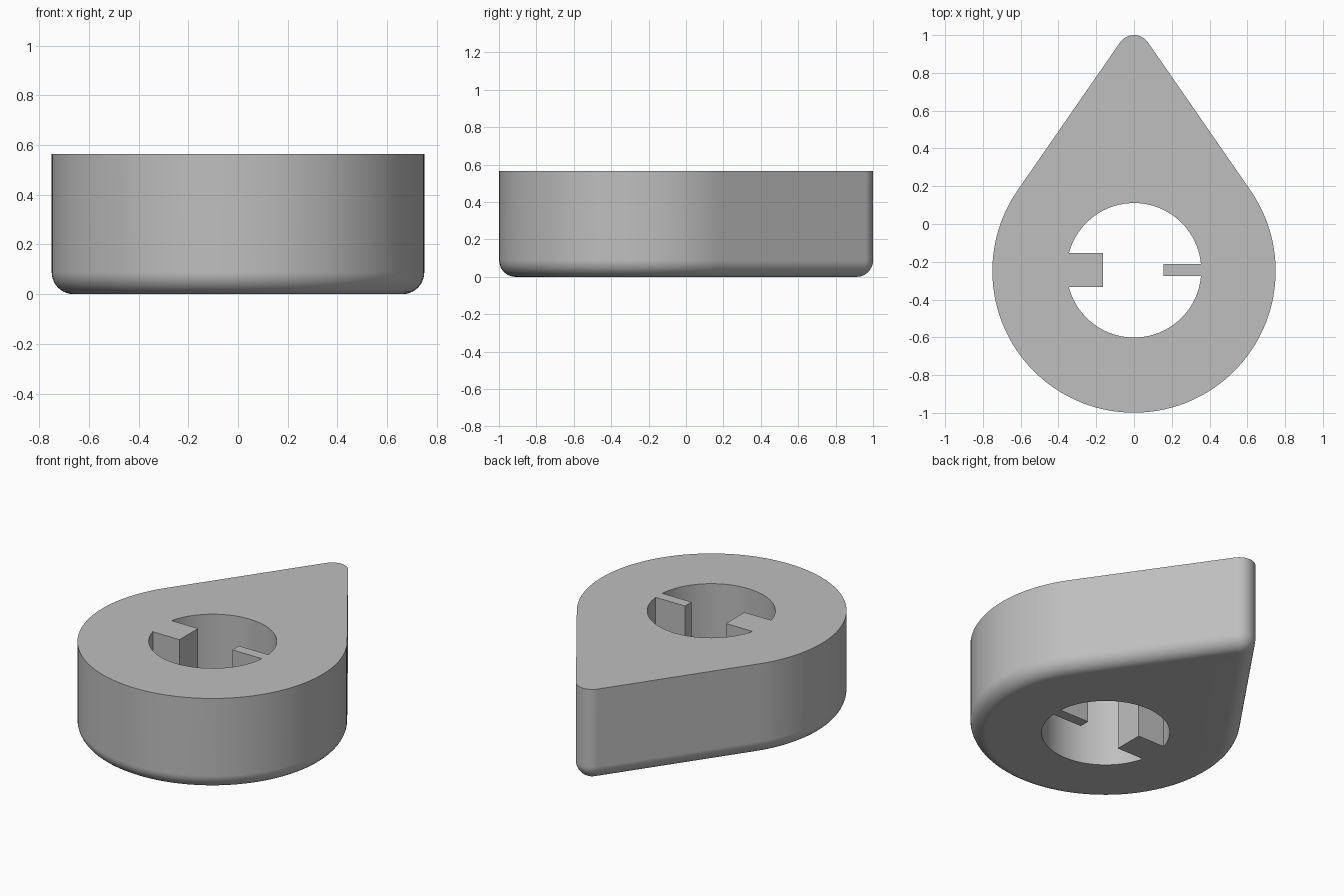
import bpy
import bmesh
from math import asin, cos, sin, pi, radians
from mathutils import Vector

cube = bpy.data.objects.get("Cube")
if cube:
    bpy.data.objects.remove(cube, do_unlink=True)

HEIGHT = 0.565
FILLET = 0.088
BODY_Y, BODY_R = -0.249, 0.75    # round end
TIP_Y, TIP_R = 0.91, 0.09        # pointed end
HOLE_Y, HOLE_R = -0.245, 0.356


def arc(cy, r, start, end, steps):
    return [(r * cos(start + (end - start) * i / steps),
             cy + r * sin(start + (end - start) * i / steps))
            for i in range(steps + 1)]


def teardrop(inset):
    """Two circles joined by their tangents, moved inwards by inset."""
    a = asin((BODY_R - TIP_R) / (TIP_Y - BODY_Y))
    return (arc(TIP_Y, TIP_R - inset, a, pi - a, 16)
            + arc(BODY_Y, BODY_R - inset, pi - a, 2 * pi + a, 80))


def keyed_hole():
    """Round hole with a wide key on the right side and a narrow one on the left."""
    wide, wide_low, wide_high = -0.163, -0.334, -0.154
    thin, thin_low, thin_high = 0.155, -0.276, -0.212

    def angle(y):
        return asin((y - HOLE_Y) / HOLE_R)

    back = arc(HOLE_Y, HOLE_R, angle(thin_high), pi - angle(wide_high), 40)
    front = arc(HOLE_Y, HOLE_R, pi - angle(wide_low), 2 * pi + angle(thin_low), 40)
    return ([(thin, thin_low), (thin, thin_high)] + back
            + [(wide, wide_high), (wide, wide_low)] + front)


def add_ring(bm, points, z):
    verts = [bm.verts.new((x, y, z)) for x, y in points]
    edges = [bm.edges.new((v, verts[i - 1])) for i, v in enumerate(verts)]
    return verts, edges


def join(bm, lower, upper):
    for i in range(len(lower)):
        bm.faces.new((lower[i - 1], lower[i], upper[i], upper[i - 1]))


bm = bmesh.new()

# Outer wall with a rounded lower edge
steps = 10
outer = []
for i in range(steps + 1):
    t = pi / 2 * i / steps
    outer.append(add_ring(bm, teardrop(FILLET * (1 - sin(t))), FILLET * (1 - cos(t))))
outer.append(add_ring(bm, teardrop(0), HEIGHT))
for low, high in zip(outer, outer[1:]):
    join(bm, low[0], high[0])

# Hole wall including both keys
hole = [add_ring(bm, keyed_hole(), z) for z in (0, HEIGHT)]
join(bm, hole[1][0], hole[0][0])

# Flat bottom and top around the hole
for rim, inner, direction in ((outer[0], hole[0], -1), (outer[-1], hole[1], 1)):
    bmesh.ops.triangle_fill(bm, use_beauty=True, edges=rim[1] + inner[1],
                            normal=Vector((0, 0, direction)))
bmesh.ops.recalc_face_normals(bm, faces=bm.faces)

mesh = bpy.data.meshes.new("teardrop_body")
bm.to_mesh(mesh)
bm.free()
body = bpy.data.objects.new("teardrop_body", mesh)
bpy.context.collection.objects.link(body)

# Plain grey material
grey = bpy.data.materials.new("light_grey")
grey.use_nodes = True
colour = (0.52, 0.52, 0.52, 1)
grey.diffuse_color = colour
grey.node_tree.nodes["Principled BSDF"].inputs["Base Color"].default_value = colour
mesh.materials.append(grey)

# Smooth curved walls, crisp rims and flat caps
bpy.ops.object.select_all(action="DESELECT")
body.select_set(True)
bpy.context.view_layer.objects.active = body
bpy.ops.object.shade_smooth_by_angle(angle=radians(30))
weighted = body.modifiers.new("flat_caps", "WEIGHTED_NORMAL")
weighted.keep_sharp = True
